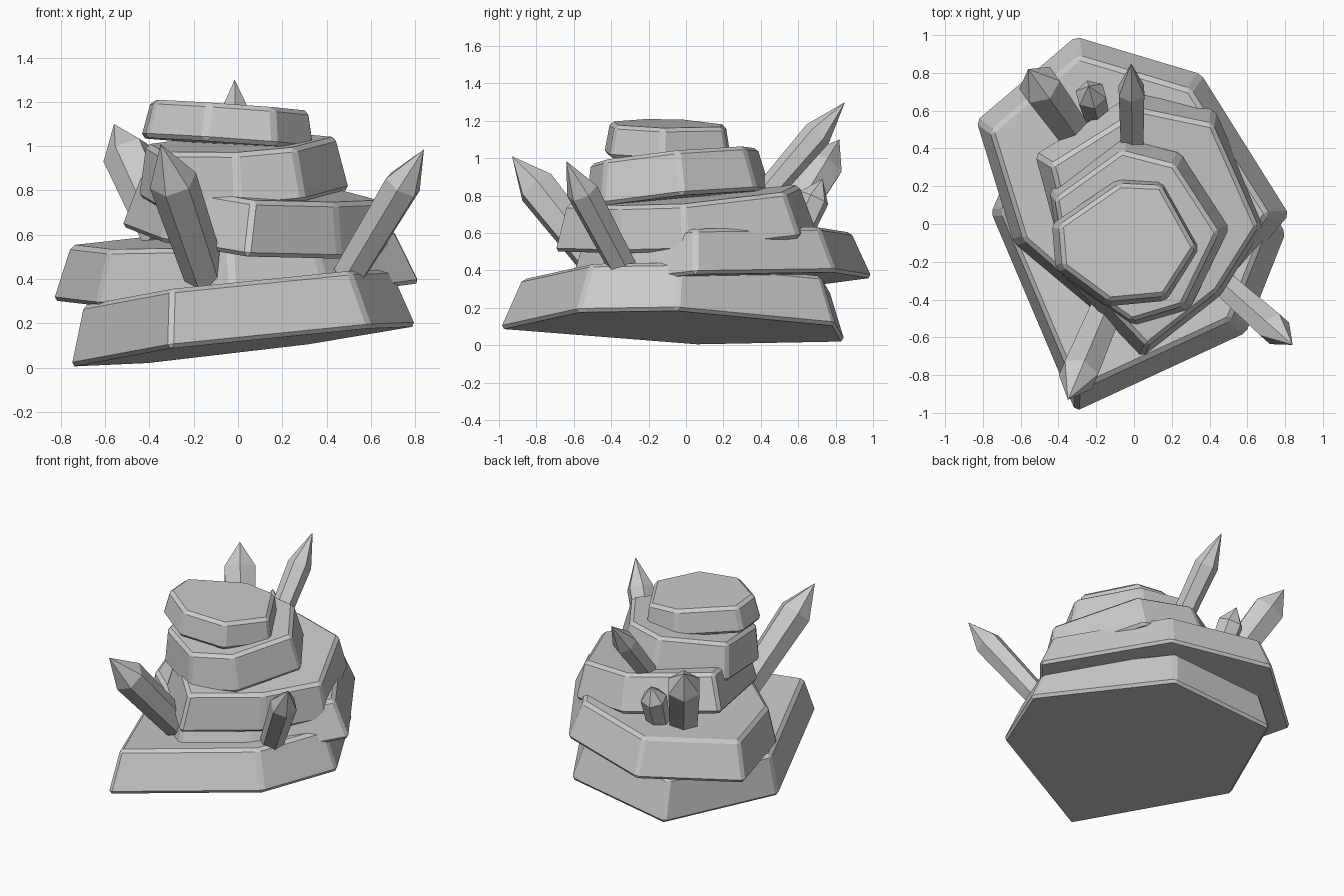
import bpy, bmesh
from mathutils import Vector

if "Cube" in bpy.data.objects:
    bpy.data.objects.remove(bpy.data.objects["Cube"])


def finish(name, bm, bevel=0.0):
    bmesh.ops.recalc_face_normals(bm, faces=bm.faces)
    mesh = bpy.data.meshes.new(name)
    bm.to_mesh(mesh)
    bm.free()
    ob = bpy.data.objects.new(name, mesh)
    bpy.context.collection.objects.link(ob)
    if bevel:
        m = ob.modifiers.new("chipped_edges", 'BEVEL')
        m.width, m.segments, m.limit_method = bevel, 1, 'NONE'
    return ob


def slab(name, outline, plane, thick, taper, bevel=0.02):
    """Tapered rock slab; plane = (height at origin, x slope, y slope)."""
    c, a, b = plane
    bm = bmesh.new()
    pts = [Vector((x, y, c + a * x + b * y)) for x, y in outline]
    centre = sum(pts, Vector()) / len(pts)
    up = Vector((-a, -b, 1)).normalized() * thick
    low = [bm.verts.new(p) for p in pts]
    top = [bm.verts.new(centre + (p - centre) * taper + up) for p in pts]
    bm.faces.new(low[::-1])
    bm.faces.new(top)
    n = len(pts)
    for i in range(n):
        j = (i + 1) % n
        bm.faces.new((low[i], low[j], top[j], top[i]))
    return finish(name, bm, bevel)


def crystal(name, base, tip, radius, shoulder, sides=6):
    """Six-sided shaft from base, ending in a pointed tip."""
    base, tip = Vector(base), Vector(tip)
    axis = tip - base
    length = axis.length
    bm = bmesh.new()
    h = length * shoulder
    bmesh.ops.create_cone(bm, cap_ends=True, segments=sides,
                          radius1=radius * 0.88, radius2=radius, depth=h)
    bmesh.ops.translate(bm, verts=bm.verts, vec=(0, 0, h / 2))
    bm.faces.ensure_lookup_table()
    cap = max(bm.faces, key=lambda f: f.calc_center_median().z)
    bmesh.ops.poke(bm, faces=[cap])
    apex = min((v for v in bm.verts if v.co.z > h - 1e-4),
               key=lambda v: v.co.xy.length)
    apex.co = (0, 0, length)
    ob = finish(name, bm)
    ob.location = base
    ob.rotation_mode = 'QUATERNION'
    ob.rotation_quaternion = axis.to_track_quat('Z', 'Y')
    return ob


# Stacked rock slabs, bottom to top
slab("base_slab",
     [(-.31, -1), (.6, -.58), (.81, -.05), (.33, .8), (-.42, .85), (-.76, .06)],
     (.092, .115, -.03), .27, .89)
slab("second_slab",
     [(-.31, 1.0), (-.84, .55), (-.64, -.1), (-.02, -.64), (.41, -.45),
      (.83, .05), (.36, .8)][::1],
     (.324, .065, .056), .25, .88)
slab("third_slab",
     [(.04, -.71), (.46, -.38), (.70, .0), (.43, .61), (0, .7), (-.53, .37),
      (-.35, -.3)],
     (.56, -.086, .08), .25, .89)
slab("fourth_slab",
     [(0, -.54), (.3, -.45), (.51, -.02), (.25, .38), (-.06, .46), (-.45, .18),
      (-.38, -.28)],
     (.775, .06, .1), .245, .90)
slab("top_slab",
     [(-.44, 0), (-.42, -.24), (-.15, -.44), (.17, -.41), (.35, -.13),
      (.15, .23), (-.09, .24)],
     (1.005, -.07, -.02), .175, .91)

# Crystals growing out of the ledges
crystal("front_left_crystal", (-.15, -.46, .42), (-.35, -.93, 1.01), .11, .72)
crystal("front_right_crystal", (.5, -.34, .42), (.84, -.64, .985), .088, .72)
crystal("back_crystal", (-.01, .42, .8), (-.015, .85, 1.3), .078, .66)
crystal("back_left_crystal", (-.33, .5, .58), (-.56, .82, 1.1), .115, .74)
crystal("small_crystal", (-.2, .58, .55), (-.24, .73, .89), .085, .7)
